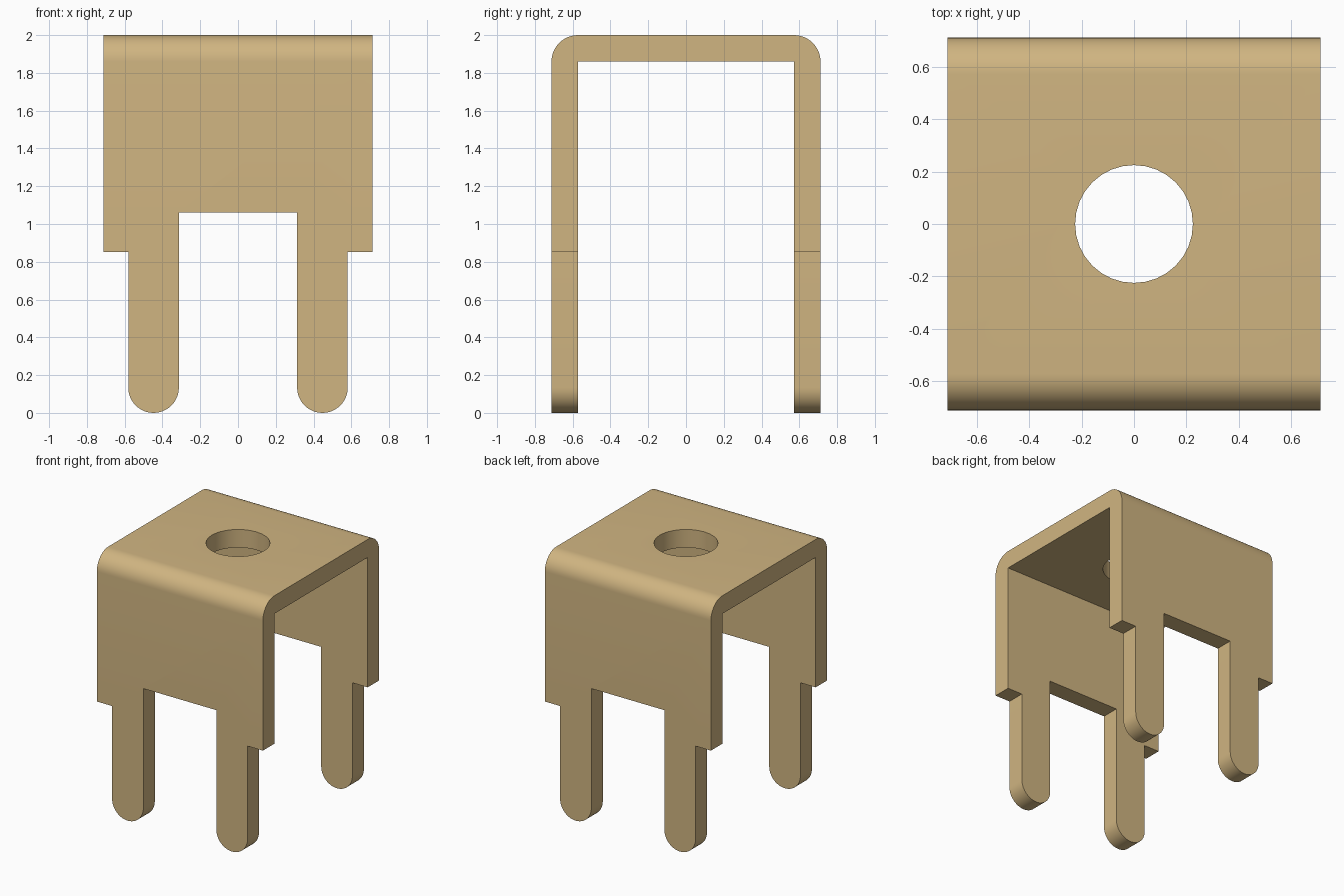
import bpy, bmesh
from math import sin, cos, pi

cube = bpy.data.objects.get("Cube")
if cube:
    bpy.data.objects.remove(cube, do_unlink=True)

HALF = 0.712      # half width and half depth
THICK = 0.14      # sheet thickness
TOP = 2.0
LEG_X, LEG_R = 0.447, 0.134

tan = bpy.data.materials.new("tan metal")
tan.use_nodes = True
colour = (0.63, 0.46, 0.22, 1)
tan.diffuse_color = colour
tan.node_tree.nodes["Principled BSDF"].inputs["Base Color"].default_value = colour


def arc(cx, cz, r, start, end, n=12):
    return [(cx + r * cos(start + (end - start) * i / n),
             cz + r * sin(start + (end - start) * i / n)) for i in range(n + 1)]


def prism(name, profile, axis, half):
    """Extrude a (u, z) outline along x or y."""
    bm = bmesh.new()
    place = (lambda u, z: (-half, u, z)) if axis == "x" else (lambda u, z: (u, -half, z))
    face = bm.faces.new([bm.verts.new(place(u, z)) for u, z in profile])
    out = bmesh.ops.extrude_face_region(bm, geom=[face])
    verts = [v for v in out["geom"] if isinstance(v, bmesh.types.BMVert)]
    shift = (2 * half, 0, 0) if axis == "x" else (0, 2 * half, 0)
    bmesh.ops.translate(bm, verts=verts, vec=shift)
    bmesh.ops.recalc_face_normals(bm, faces=bm.faces)
    mesh = bpy.data.meshes.new(name)
    bm.to_mesh(mesh)
    bm.free()
    mesh.materials.append(tan)
    obj = bpy.data.objects.new(name, mesh)
    bpy.context.collection.objects.link(obj)
    return obj


def mirrored(half_outline):
    return half_outline + [(-u, z) for u, z in reversed(half_outline)]


# Bent sheet: channel section with rounded outer bends
inner = HALF - THICK
outer = [(HALF, -0.2)] + arc(HALF - THICK, TOP - THICK, THICK, 0, pi / 2)
section = mirrored(outer) + [(-inner, -0.2), (-inner, TOP - THICK),
                             (inner, TOP - THICK), (inner, -0.2)]
bracket = prism("bracket", section, "x", 1)

# Front outline: shoulders, round-ended legs and the notch between them
outline = mirrored([(HALF, 2.2), (HALF, 0.853), (LEG_X + LEG_R, 0.853)]
                   + arc(LEG_X, LEG_R, LEG_R, 0, -pi, 24)
                   + [(LEG_X - LEG_R, 1.06)])
leg_outline = prism("leg_outline_cutter", outline, "y", 1)

# Round hole in the top
bpy.ops.mesh.primitive_cylinder_add(vertices=32, radius=0.225, depth=0.8, location=(0, 0, TOP))
hole = bpy.context.object
hole.name = "hole_cutter"
hole.data.materials.append(tan)

for cutter, operation in ((leg_outline, "INTERSECT"), (hole, "DIFFERENCE")):
    mod = bracket.modifiers.new(cutter.name, "BOOLEAN")
    mod.object, mod.operation, mod.solver = cutter, operation, "EXACT"
    bpy.ops.object.select_all(action="DESELECT")
    bracket.select_set(True)
    bpy.context.view_layer.objects.active = bracket
    bpy.ops.object.modifier_apply(modifier=mod.name)
    bpy.data.objects.remove(cutter, do_unlink=True)

bpy.ops.object.shade_smooth_by_angle(angle=pi / 6)
